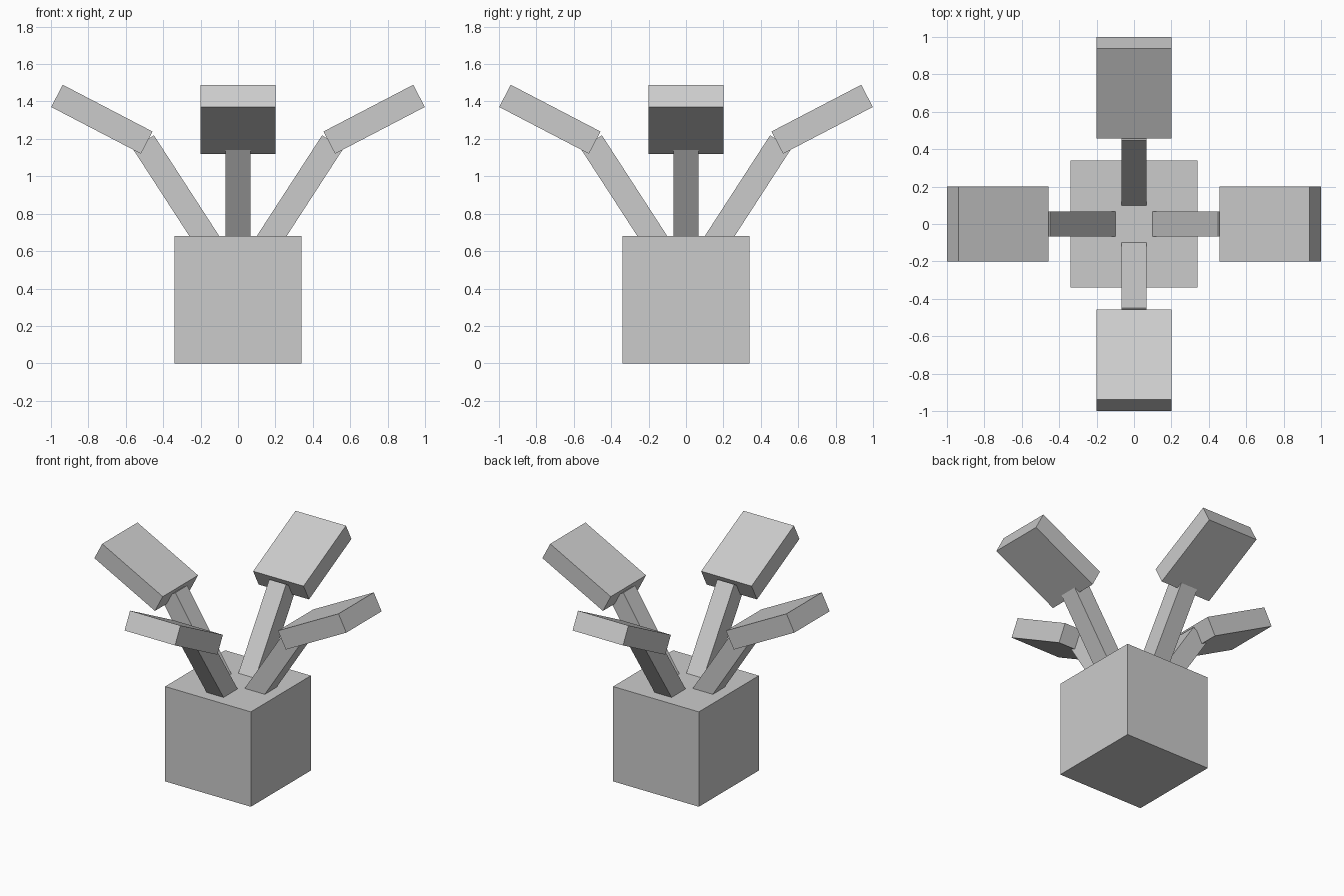
import bpy
from math import radians, pi, atan2
from mathutils import Matrix, Vector

if "Cube" in bpy.data.objects:
    bpy.data.objects.remove(bpy.data.objects["Cube"])


def box(name, size, matrix):
    bpy.ops.mesh.primitive_cube_add(size=1)
    ob = bpy.context.object
    ob.name = name
    ob.data.transform(matrix @ Matrix.Diagonal((*size, 1)))
    return ob


def tilted_bar(name, start, end, width, thick, turn):
    """Bar between two (radius, height) points, turned about the z axis."""
    a, b = Vector((start[0], 0, start[1])), Vector((end[0], 0, end[1]))
    d = b - a
    tilt = Matrix.Rotation(-atan2(d.z, d.x), 4, 'Y')
    m = Matrix.Rotation(turn, 4, 'Z') @ Matrix.Translation((a + b) / 2) @ tilt
    return box(name, (d.length, width, thick), m)


# Cube pot
box("pot", (0.68, 0.68, 0.68), Matrix.Translation((0, 0, 0.34)))

# Four stems rooted in the pot, each carrying a thick slab leaf
for i, side in enumerate(("right", "back", "left", "front")):
    turn = i * pi / 2
    tilted_bar(f"{side}_stem", (0.115, 0.58), (0.506, 1.183), 0.134, 0.134, turn)
    tilted_bar(f"{side}_leaf", (0.488, 1.18), (0.968, 1.43), 0.40, 0.134, turn)
